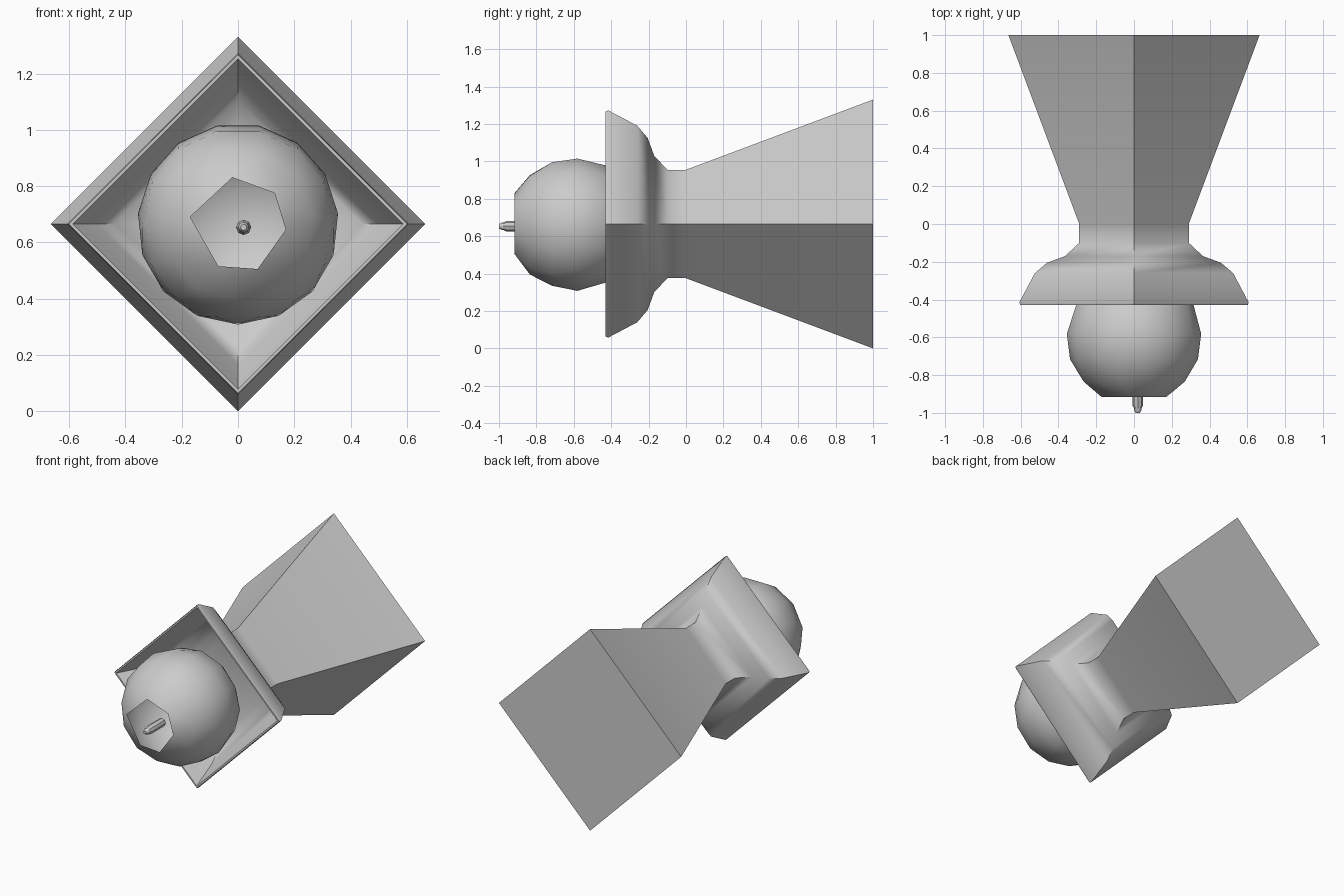
import bpy, bmesh, math

if "Cube" in bpy.data.objects:
    bpy.data.objects.remove(bpy.data.objects["Cube"])

CZ = 0.665  # height of the main axis


def finish(bm, name, angle):
    bmesh.ops.recalc_face_normals(bm, faces=bm.faces)
    me = bpy.data.meshes.new(name)
    bm.to_mesh(me)
    bm.free()
    ob = bpy.data.objects.new(name, me)
    bpy.context.collection.objects.link(ob)
    bpy.ops.object.select_all(action='DESELECT')
    ob.select_set(True)
    bpy.context.view_layer.objects.active = ob
    bpy.ops.object.shade_smooth_by_angle(angle=math.radians(angle))
    return ob


def lathe(name, profile, sides, cx, cz, angle):
    """Rings of (y, radius) around the y axis, capped at both ends."""
    bm = bmesh.new()
    rings = []
    for y, r in profile:
        rings.append([bm.verts.new((cx + r * math.cos(2 * math.pi * i / sides), y,
                                    cz + r * math.sin(2 * math.pi * i / sides)))
                      for i in range(sides)])
    for a, b in zip(rings, rings[1:]):
        for i in range(sides):
            j = (i + 1) % sides
            bm.faces.new((a[i], a[j], b[j], b[i]))
    bm.faces.new(rings[0])
    bm.faces.new(rings[-1])
    return finish(bm, name, angle)


# Square flared base and cup, one continuous profile
lathe("flared_base_and_cup",
      [(1, 0.665), (0, 0.29), (-0.10, 0.29), (-0.17, 0.365), (-0.205, 0.46),
       (-0.26, 0.525), (-0.415, 0.607), (-0.43, 0.602), (-0.43, 0.588),
       (-0.415, 0.578), (-0.27, 0.50), (-0.22, 0.44), (-0.19, 0.35), (-0.17, 0.27)],
      4, 0, CZ, 50)

# Faceted hollow bulb: hull of point rings, opened at the front
R, CY = 0.358, -0.60
bm = bmesh.new()
mouth = [(-0.02, 0.83), (0.13, 0.775), (0.17, 0.645),
         (0.07, 0.505), (-0.07, 0.515), (-0.17, 0.69)]
for x, z in mouth:
    bm.verts.new((x, -0.917, z))
for theta, n, turn in ((49, 11, 0.2), (71, 14, 0.0), (93, 15, 0.25),
                       (118, 13, 0.0), (144, 8, 0.3), (180, 1, 0)):
    t = math.radians(theta)
    for i in range(n):
        a = 2 * math.pi * (i + turn) / n
        bm.verts.new((R * math.sin(t) * math.cos(a), CY - R * math.cos(t),
                      CZ + R * math.sin(t) * math.sin(a)))
bmesh.ops.convex_hull(bm, input=bm.verts[:])
bmesh.ops.recalc_face_normals(bm, faces=bm.faces)
front = [f for f in bm.faces if all(v.co.y < -0.91 for v in f.verts)]
bmesh.ops.delete(bm, geom=front, context='FACES')
finish(bm, "bulb", 45)

# Small stepped pin in the bulb mouth
lathe("pin", [(-0.82, 0.027), (-0.962, 0.027), (-0.975, 0.02), (-0.985, 0.02), (-1.0, 0.011)],
      8, 0.02, 0.653, 40)
